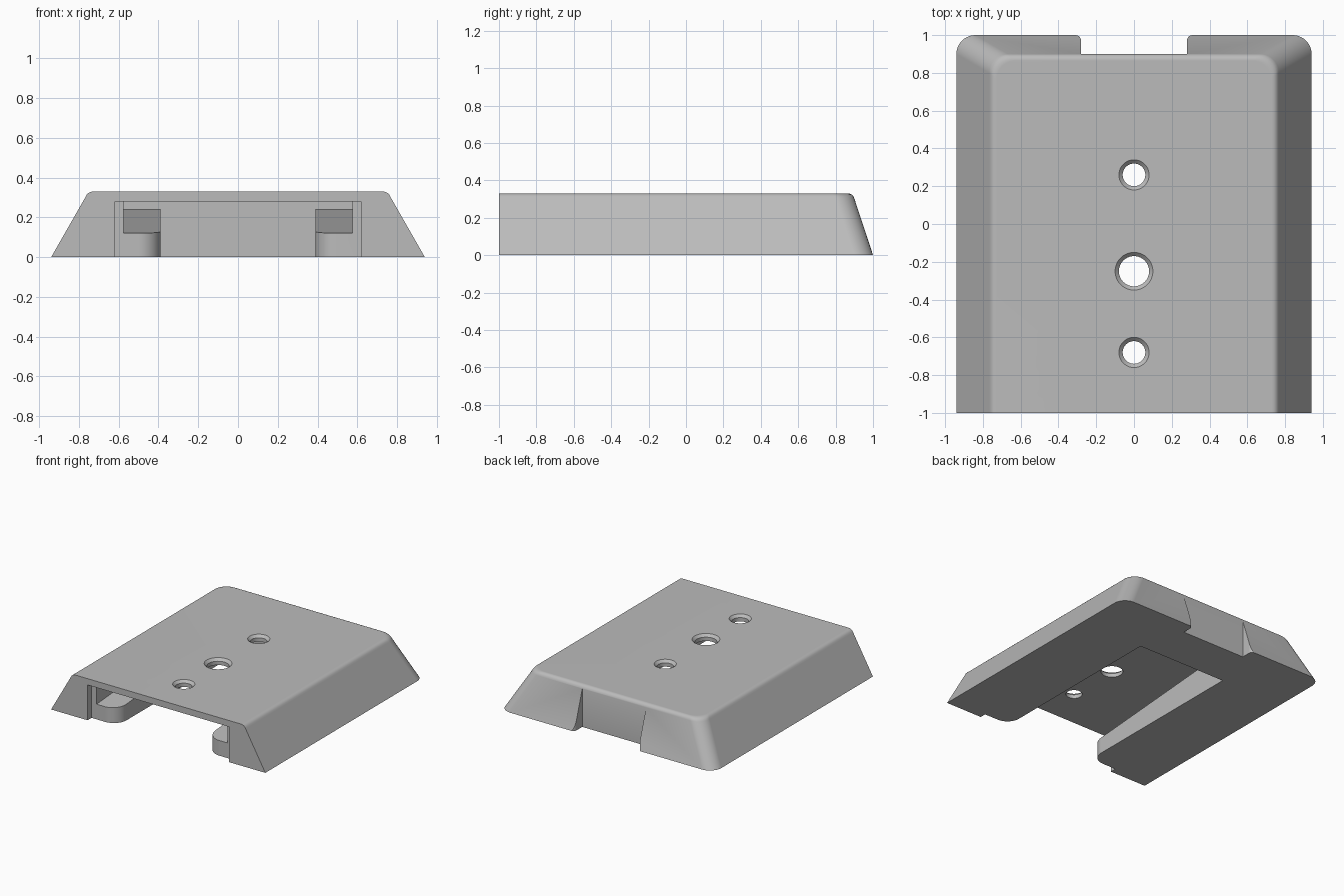
import bpy, bmesh
from math import sin, cos, pi, radians
from mathutils import Vector

cube = bpy.data.objects.get("Cube")
if cube:
    bpy.data.objects.remove(cube)

grey = bpy.data.materials.new("plain grey")
grey.use_nodes = True
grey.diffuse_color = (0.5, 0.5, 0.5, 1)
grey.node_tree.nodes["Principled BSDF"].inputs["Base Color"].default_value = (0.5, 0.5, 0.5, 1)


def loft(name, rings):
    """Solid skinned through rings with equal point counts."""
    bm = bmesh.new()
    loops = [[bm.verts.new(p) for p in ring] for ring in rings]
    n = len(loops[0])
    for a, b in zip(loops, loops[1:]):
        for i in range(n):
            j = (i + 1) % n
            bm.faces.new((a[i], a[j], b[j], b[i]))
    bm.faces.new(loops[0][::-1])
    bm.faces.new(loops[-1])
    bmesh.ops.recalc_face_normals(bm, faces=bm.faces)
    mesh = bpy.data.meshes.new(name)
    bm.to_mesh(mesh)
    bm.free()
    obj = bpy.data.objects.new(name, mesh)
    bpy.context.collection.objects.link(obj)
    mesh.materials.append(grey)
    return obj


def arc(cx, cy, r, start, end, steps=10):
    angles = [radians(start + (end - start) * i / steps) for i in range(steps + 1)]
    return [(cx + r * cos(a), cy + r * sin(a)) for a in angles]


def mirrored(half):
    """Close a +x half outline with its reflection."""
    return half + [(-x, y) for x, y in reversed(half)]


def prism(name, outline, z0, z1):
    return loft(name, [[(x, y, z) for x, y in outline] for z in (z0, z1)])


def cut(obj, cutter):
    mod = obj.modifiers.new("cut", "BOOLEAN")
    mod.operation = "DIFFERENCE"
    mod.solver = "EXACT"
    mod.object = cutter
    bpy.context.view_layer.objects.active = obj
    bpy.ops.object.modifier_apply(modifier=mod.name)
    bpy.data.objects.remove(cutter)


# Sloped body with rounded rear corners and a softened top edge
def body_ring(half_width, back, z, r=0.1):
    half = [(half_width, -1)] + arc(half_width - r, back - r, r, 0, 90)
    return [(x, y, z) for x, y in mirrored(half)]


rim = [(0.94, 1, 0), (0.767, 0.9, 0.303), (0.761, 0.895, 0.314),
       (0.752, 0.887, 0.323), (0.741, 0.877, 0.328), (0.728, 0.865, 0.33)]
body = loft("mounting_plate", [body_ring(*r) for r in rim])

# Shallow recess across the open front
front = mirrored([(0.62, -1.1), (0.62, -0.95)])
cut(body, prism("front_recess", front, -0.1, 0.28))

# Wide inner channel with a rising floor on both side ledges
side = [(-1.05, 0.112), (0.54, 0.24), (0.54, 0.28), (-1.05, 0.28)]
cut(body, loft("channel", [[(x, y, z) for y, z in side] for x in (-0.575, 0.575)]))

# Narrow slot through the underside, rounded at the ledge tips
slot = mirrored([(0.5, -1.05)] + arc(0.5, -0.84, 0.11, 270, 180) + [(0.39, 0.54)])
cut(body, prism("slot", slot, -0.1, 0.28))

# Rear notch with small rounded mouth corners
notch = mirrored([(0.28, 0.9)] + arc(0.31, 0.97, 0.03, 180, 90, 6) + [(0.31, 1.1)])
cut(body, prism("rear_notch", notch, -0.1, 0.5))


# Three countersunk holes along the centre line
def circle(y, r, z, n=48):
    return [(r * cos(2 * pi * i / n), y + r * sin(2 * pi * i / n), z) for i in range(n)]


for y, r in ((0.26, 0.06), (-0.25, 0.08), (-0.68, 0.06)):
    cut(body, loft("hole", [circle(y, r, 0.2), circle(y, r, 0.31),
                            circle(y, r + 0.02, 0.33), circle(y, r + 0.02, 0.4)]))

# Smooth the fillets while the flat faces stay flat
for o in bpy.context.selected_objects:
    o.select_set(False)
body.select_set(True)
bpy.context.view_layer.objects.active = body
bpy.ops.object.shade_smooth_by_angle(angle=radians(25))
weighted = body.modifiers.new("weighted_normals", "WEIGHTED_NORMAL")
weighted.keep_sharp = True
